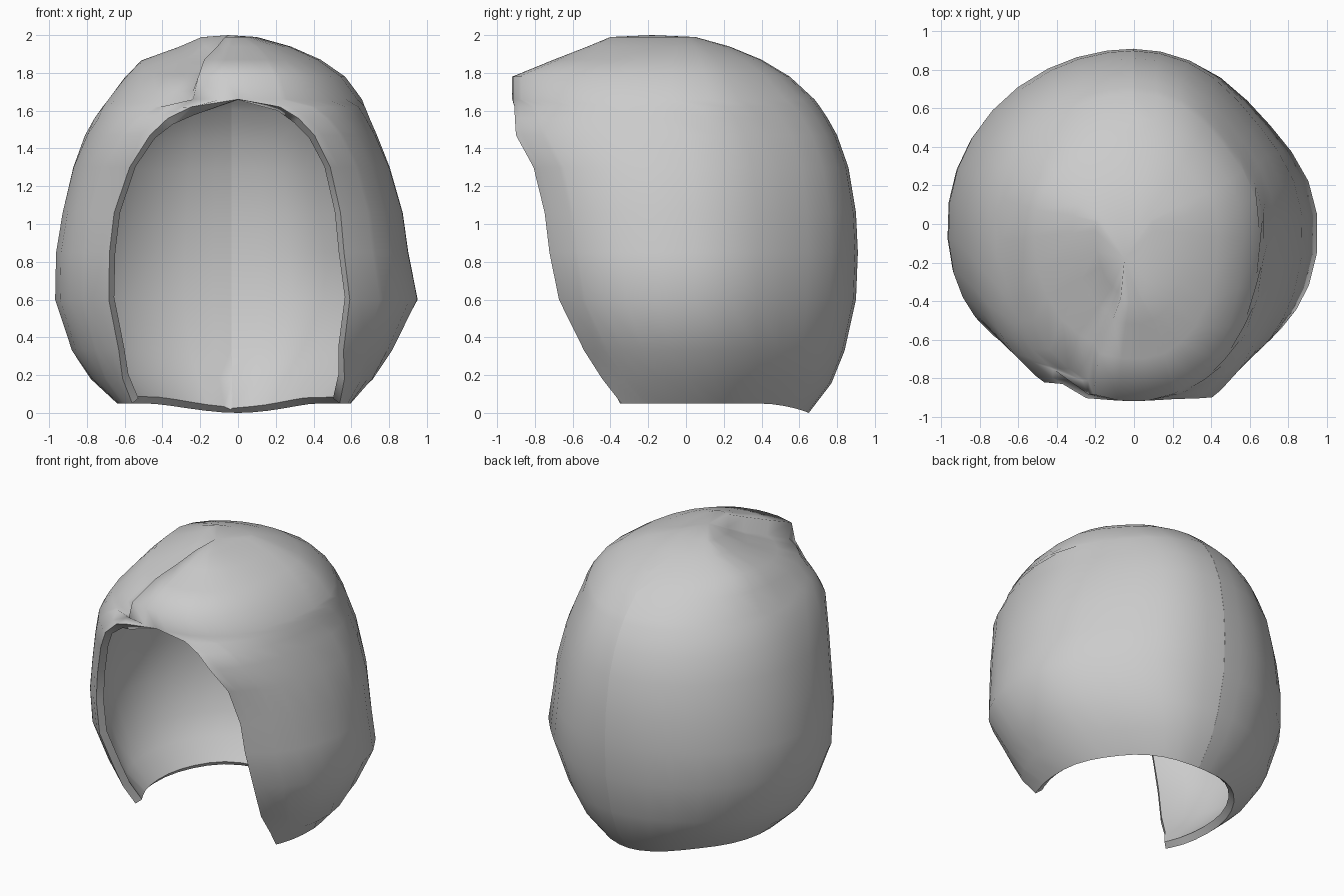
import bpy, bmesh, math

cube = bpy.data.objects.get("Cube")
if cube:
    bpy.data.objects.remove(cube, do_unlink=True)

# Horizontal sections from hem to crown:
# height, right width, left width, front depth, back depth, right and left opening angle
SECTIONS = [
    (.05, .64, .60, .66, .65, 59, 62),
    (.18, .78, .72, .64, .77, 49, 49),
    (.33, .88, .82, .68, .84, 43, 40),
    (.60, .97, .96, .80, .90, 42, 35),
    (.85, .965, .91, .86, .91, 42, 35),
    (1.06, .93, .88, .89, .90, 42, 35),
    (1.3, .875, .81, .95, .86, 38, 34),
    (1.47, .81, .74, 1.02, .80, 32, 30),
    (1.56, .76, .70, .98, .75, 26, 24),
    (1.62, .72, .68, .94, .71, 17, 16),
    (1.66, .69, .66, .92, .68, 0, 0),
    (1.78, .61, .57, .92, .55, 0, 0),
    (1.87, .52, .44, .70, .40, 0, 0),
    (1.94, .32, .28, .52, .23, 0, 0),
    (1.99, .20, .10, .40, .05, 0, 0),
]
COLUMNS = [0, .03, .095, .11, .17, .24, .32, .4, .48, .56, .64, .72, .8, .87, .94, 1]


def smooth(low, high, value):
    t = min(1, max(0, (value - low) / (high - low)))
    return t * t * (3 - 2 * t)


def shell_point(section, u, side):
    """Point on the hair surface: u runs from the face opening to the nape."""
    z, right, left, front, back, right_open, left_open = section
    width, start = (right, right_open) if side < 0 else (left, left_open)
    angle = start + (180 - start) * u
    s, c = math.sin(math.radians(angle)), math.cos(math.radians(angle))
    power = 2 / 2.3 if c > 0 else 1
    x = side * width * max(0, s) ** power
    y = -front * c ** power if c > 0 else -back * c
    if side < 0:
        # the right lock tucks under the parted fringe
        tuck = smooth(17, 20, angle) * (1 - smooth(40, 110, angle))
        tuck *= min(1, math.hypot(x, y) / .4)
        y *= 1 - .07 * tuck
        z -= .08 * tuck * smooth(1.6, 1.8, z)
    else:
        # flatter patch behind the left ear
        dent = 1 - .07 * math.exp(-((angle - 130) / 25) ** 2)
        x, y = x * dent, y * dent
    # the hem dips at the nape
    z -= .05 * smooth(130, 180, angle) * (1 - smooth(.05, .3, z))
    return x, y, z


# Hair shell
bm = bmesh.new()
path = [(-1, u) for u in COLUMNS] + [(1, u) for u in reversed(COLUMNS)]
rings = [[bm.verts.new(shell_point(sec, u, side)) for side, u in path] for sec in SECTIONS]
for low, high in zip(rings, rings[1:]):
    for i in range(len(path) - 1):
        bm.faces.new((low[i], high[i], high[i + 1], low[i + 1]))
crown = bm.verts.new((-.05, -.18, 2))
for a, b in zip(rings[-1], rings[-1][1:]):
    bm.faces.new((a, crown, b))
bmesh.ops.remove_doubles(bm, verts=bm.verts, dist=.0005)
bmesh.ops.dissolve_degenerate(bm, edges=bm.edges, dist=.0005)
bmesh.ops.recalc_face_normals(bm, faces=bm.faces)
top_face = max(bm.faces, key=lambda f: f.calc_center_median().z)
if top_face.normal.z < 0:
    bmesh.ops.reverse_faces(bm, faces=bm.faces)
mesh = bpy.data.meshes.new("hair_shell")
bm.to_mesh(mesh)
bm.free()
hair = bpy.data.objects.new("hair_shell", mesh)
bpy.context.collection.objects.link(hair)

# Single flat colour
grey = bpy.data.materials.new("plain_grey")
grey.use_nodes = True
colour = (.6, .6, .6, 1)
grey.diffuse_color = colour
grey.node_tree.nodes["Principled BSDF"].inputs["Base Color"].default_value = colour
mesh.materials.append(grey)

# Inward thickness and soft shading
solid = hair.modifiers.new("thickness", "SOLIDIFY")
solid.thickness = .05
solid.offset = -1
bpy.context.view_layer.objects.active = hair
hair.select_set(True)
bpy.ops.object.modifier_apply(modifier=solid.name)
bpy.ops.object.shade_smooth_by_angle(angle=math.radians(80))
